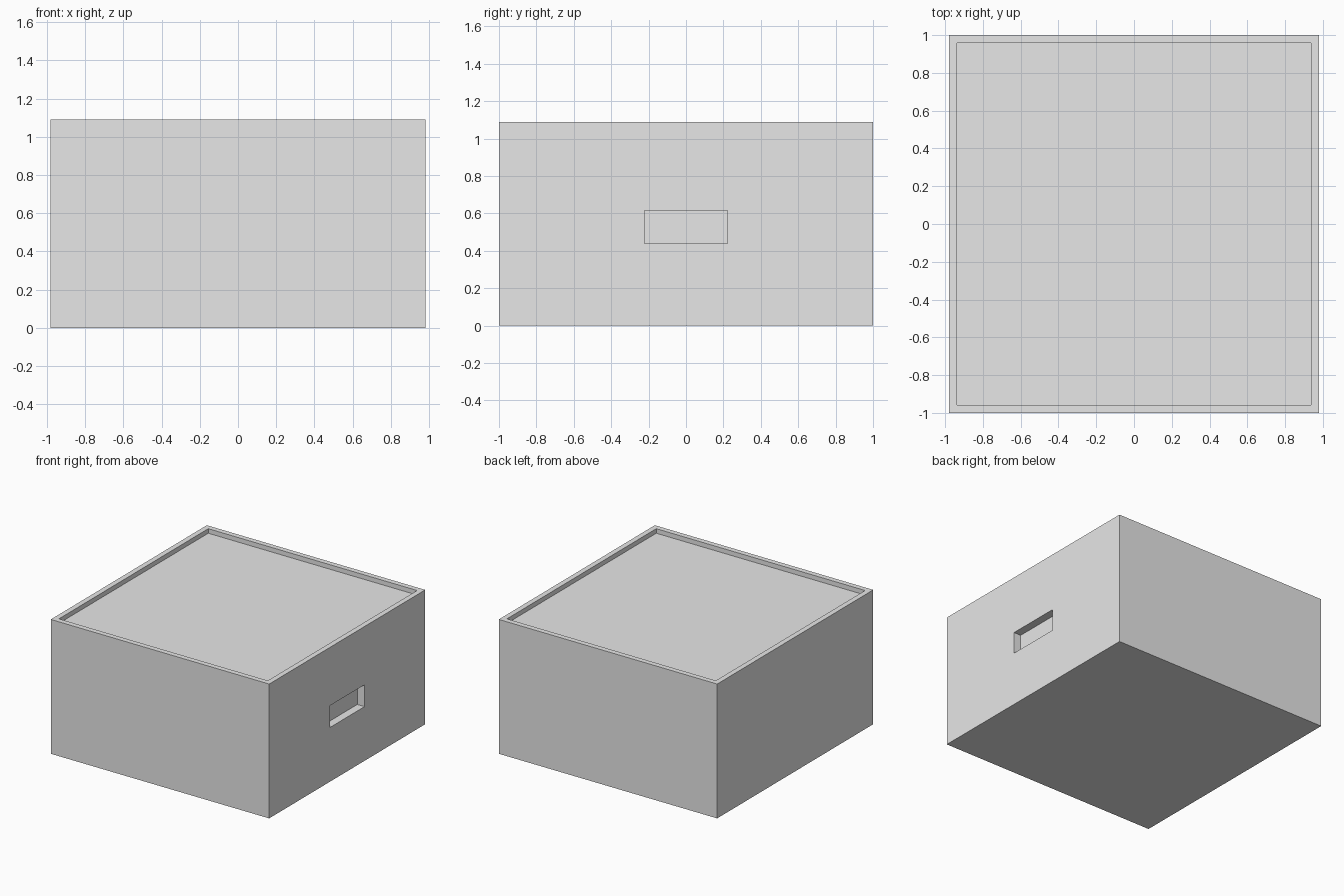
import bpy

default = bpy.data.objects.get("Cube")
if default:
    bpy.data.objects.remove(default, do_unlink=True)

# Single plain grey
grey = bpy.data.materials.new("light grey")
grey.use_nodes = True
colour = (0.8, 0.8, 0.8, 1)
grey.diffuse_color = colour
grey.node_tree.nodes["Principled BSDF"].inputs["Base Color"].default_value = colour

WIDTH, DEPTH, HEIGHT = 1.96, 2.0, 1.09
RIM, RECESS = 0.043, 0.037


def block(name, low, high):
    """Axis-aligned box between two corners."""
    centre = [(a + b) / 2 for a, b in zip(low, high)]
    bpy.ops.mesh.primitive_cube_add(size=1, location=centre)
    ob = bpy.context.object
    ob.name = name
    ob.scale = [b - a for a, b in zip(low, high)]
    bpy.ops.object.transform_apply(location=True, rotation=False, scale=True)
    ob.data.materials.append(grey)
    return ob


# Box body
x, y = WIDTH / 2, DEPTH / 2
body = block("box_body", (-x, -y, 0), (x, y, HEIGHT))

# Sunken top inside a thin rim, and a handle slot in the left side
cutters = [
    block("top_recess_cutter", (RIM - x, RIM - y, HEIGHT - RECESS),
          (x - RIM, y - RIM, HEIGHT + 0.1)),
    block("handle_slot_cutter", (x - 0.065, -0.222, 0.44), (x + 0.1, 0.222, 0.617)),
]
for cutter in cutters:
    mod = body.modifiers.new(cutter.name, "BOOLEAN")
    mod.operation = "DIFFERENCE"
    mod.solver = "EXACT"
    mod.object = cutter
    bpy.context.view_layer.objects.active = body
    bpy.ops.object.modifier_apply(modifier=mod.name)
    bpy.data.objects.remove(cutter, do_unlink=True)
